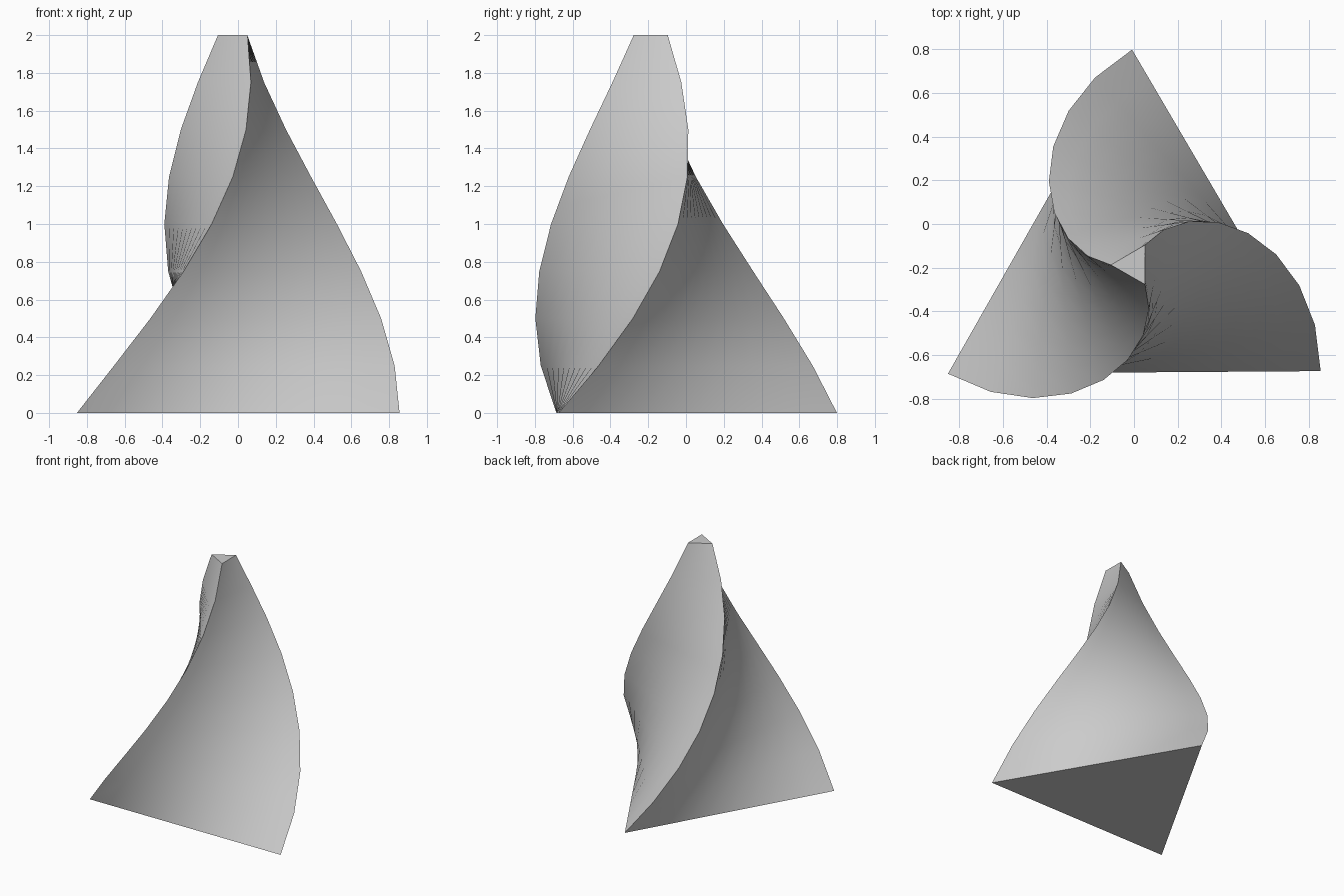
import bpy, bmesh, math
from mathutils import Vector

if "Cube" in bpy.data.objects:
    bpy.data.objects.remove(bpy.data.objects["Cube"])

HEIGHT, LAYERS, SPLITS = 2.0, 8, 10
R_BASE, R_TOP, TWIST = 0.986, 0.104, 90.0
CENTRE = Vector((-0.002, -0.187, 0))
START = 90.4  # direction of the first base corner, in degrees


def ring(t):
    """Points around the twisted, shrunken triangle at height fraction t."""
    r = R_BASE + (R_TOP - R_BASE) * t
    corners = []
    for i in range(3):
        a = math.radians(START + TWIST * t + 120 * i)
        corners.append(CENTRE + Vector((r * math.cos(a), r * math.sin(a), HEIGHT * t)))
    return [corners[i].lerp(corners[(i + 1) % 3], s / SPLITS)
            for i in range(3) for s in range(SPLITS)]


# Twisted triangular spire: stacked rings joined by quads, with flat caps
bm = bmesh.new()
rings = [[bm.verts.new(p) for p in ring(k / LAYERS)] for k in range(LAYERS + 1)]
n = 3 * SPLITS
for low, high in zip(rings, rings[1:]):
    for i in range(n):
        j = (i + 1) % n
        bm.faces.new((low[i], low[j], high[j], high[i]))
bm.faces.new(rings[0][::-1])
bm.faces.new(rings[-1])
bmesh.ops.recalc_face_normals(bm, faces=bm.faces[:])

mesh = bpy.data.meshes.new("twisted_spire")
bm.to_mesh(mesh)
bm.free()
spire = bpy.data.objects.new("twisted_spire", mesh)
bpy.context.collection.objects.link(spire)

# Single plain grey
grey = bpy.data.materials.new("light grey")
grey.diffuse_color = (0.6, 0.6, 0.6, 1)
grey.use_nodes = True
grey.node_tree.nodes["Principled BSDF"].inputs["Base Color"].default_value = grey.diffuse_color
mesh.materials.append(grey)

# Smooth flanks, crisp corners and caps
bpy.context.view_layer.objects.active = spire
spire.select_set(True)
bpy.ops.object.shade_smooth_by_angle(angle=math.radians(35))
